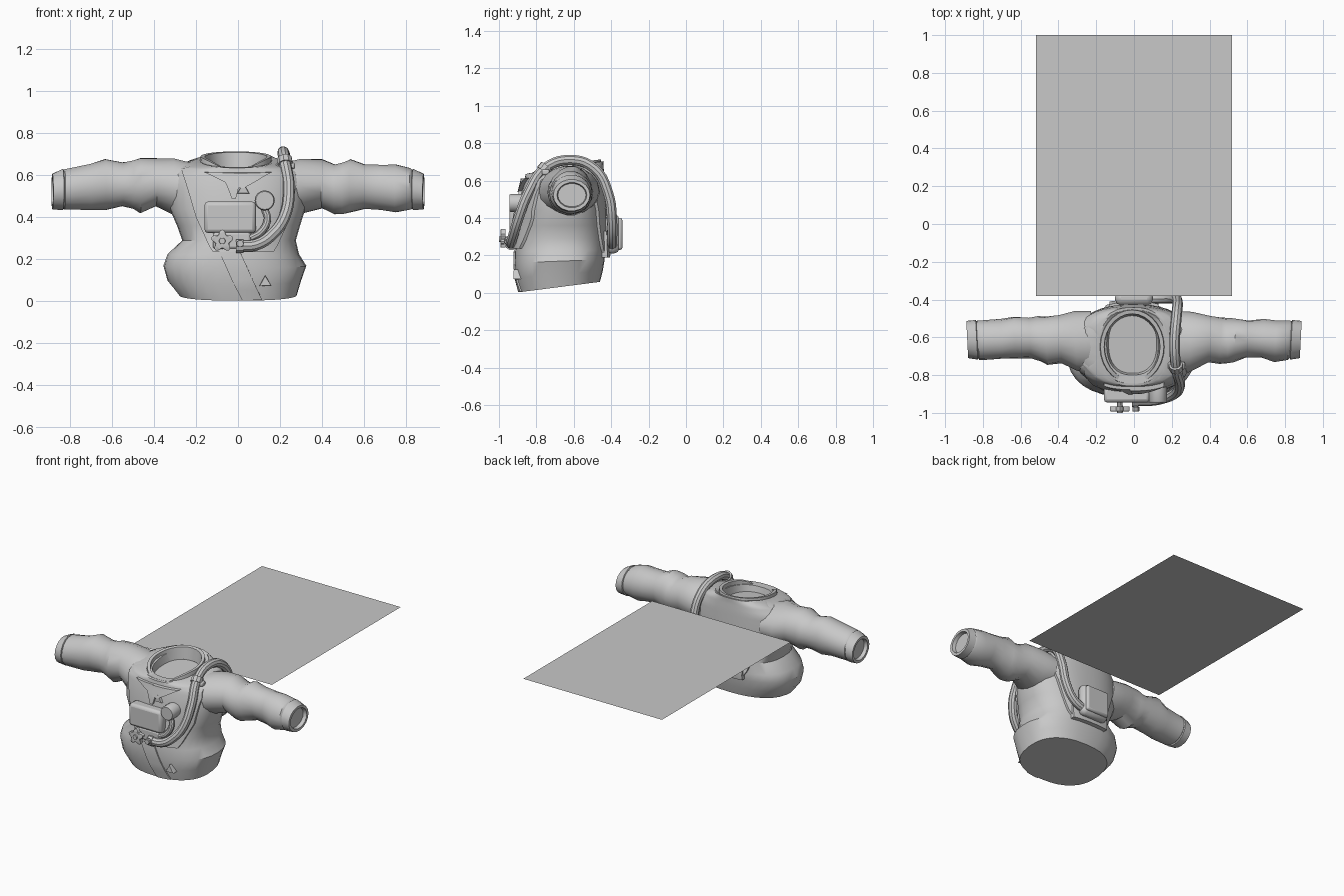
import bpy, bmesh, math
from mathutils import Vector

if "Cube" in bpy.data.objects:
    bpy.data.objects.remove(bpy.data.objects["Cube"])

grey = bpy.data.materials.new("cloth grey")
grey.diffuse_color = (0.58, 0.58, 0.58, 1)
grey.use_nodes = True
grey.node_tree.nodes["Principled BSDF"].inputs["Base Color"].default_value = grey.diffuse_color


def finish(name, bm, fix=True):
    if fix:
        bmesh.ops.recalc_face_normals(bm, faces=bm.faces)
    me = bpy.data.meshes.new(name)
    bm.to_mesh(me)
    bm.free()
    ob = bpy.data.objects.new(name, me)
    bpy.context.collection.objects.link(ob)
    me.materials.append(grey)
    return ob


def loft(name, rings, cap_start=True, cap_end=True, closed=True):
    bm = bmesh.new()
    vs = [[bm.verts.new(p) for p in r] for r in rings]
    n = len(vs[0])
    for a, b in zip(vs, vs[1:]):
        for i in range(n if closed else n - 1):
            j = (i + 1) % n
            bm.faces.new((a[i], a[j], b[j], b[i]))
    if cap_start:
        bm.faces.new(vs[0])
    if cap_end:
        bm.faces.new(vs[-1])
    return finish(name, bm)


def bevel(ob, w, seg=2):
    m = ob.modifiers.new("bevel", 'BEVEL')
    m.width, m.segments = w, seg
    return ob


def box(name, x0, x1, y0, y1, z0, z1, w=0.012):
    r = [[(x0, y, z0), (x1, y, z0), (x1, y, z1), (x0, y, z1)] for y in (y0, y1)]
    return bevel(loft(name, r), w)


def disc(name, x, z, y0, y1, r, n=16, lobes=0.0, turn=0.0):
    """Cylinder along y; lobes makes a hand-wheel outline."""
    def rim(y, k=1):
        return [(x + k * r * (1 + lobes * math.cos(5 * a)) * math.cos(a + turn), y,
                 z + k * r * (1 + lobes * math.cos(5 * a)) * math.sin(a + turn))
                for a in (2 * math.pi * i / n for i in range(n))]
    return loft(name, [rim(y0, .9), rim(y0 + .1 * (y1 - y0)), rim(y1)])


def tube(name, pts, r):
    cu = bpy.data.curves.new(name, 'CURVE')
    cu.dimensions = '3D'
    cu.bevel_depth, cu.bevel_resolution, cu.use_fill_caps = r, 3, True
    cu.resolution_u = 5
    sp = cu.splines.new('BEZIER')
    sp.bezier_points.add(len(pts) - 1)
    for b, p in zip(sp.bezier_points, pts):
        b.co = p
        b.handle_left_type = b.handle_right_type = 'AUTO'
    tmp = bpy.data.objects.new(name, cu)
    bpy.context.collection.objects.link(tmp)
    bpy.context.view_layer.update()
    me = bpy.data.meshes.new_from_object(tmp.evaluated_get(bpy.context.evaluated_depsgraph_get()))
    bpy.data.objects.remove(tmp)
    ob = bpy.data.objects.new(name, me)
    bpy.context.collection.objects.link(ob)
    me.materials.clear()
    me.materials.append(grey)
    return ob


# Torso levels: z, left x, right x, front y, back y, tilt
T = [(.033, -.28, .28, -.89, -.46, .128), (.10, -.335, .30, -.91, -.445, .08),
     (.17, -.355, .325, -.917, -.435, .04), (.225, -.335, .29, -.915, -.43, .02),
     (.29, -.265, .275, -.905, -.435, 0), (.36, -.29, .295, -.89, -.44, 0),
     (.44, -.325, .32, -.88, -.44, 0), (.54, -.33, .325, -.865, -.445, 0),
     (.61, -.32, .31, -.85, -.45, .05), (.65, -.27, .26, -.845, -.455, .12),
     (.67, -.185, .175, -.845, -.455, .17)]
N = 2.4


def level(z):
    for a, b in zip(T, T[1:]):
        if z <= b[0]:
            t = max(0, (z - a[0]) / (b[0] - a[0]))
            return [p + (q - p) * t for p, q in zip(a, b)]
    return list(T[-1])


def oval(lv, n=32):
    z, xl, xr, yf, yb, tilt = lv
    cx, cy, hx, hy = (xl + xr) / 2, (yf + yb) / 2, (xr - xl) / 2, (yb - yf) / 2
    out = []
    for i in range(n):
        c, s = math.cos(2 * math.pi * i / n), math.sin(2 * math.pi * i / n)
        y = cy + hy * math.copysign(abs(s) ** (2 / N), s)
        out.append((cx + hx * math.copysign(abs(c) ** (2 / N), c), y, z + tilt * (y + .66)))
    return out


def on_torso(x, z, side, off=0.0):
    """Point on the torso; side -1 is the front, +1 the back."""
    z, xl, xr, yf, yb, tilt = level(z)
    u = min(.97, abs((x - (xl + xr) / 2) / ((xr - xl) / 2)))
    x = (xl + xr) / 2 + math.copysign(u * (xr - xl) / 2, x - (xl + xr) / 2)
    y = (yf + yb) / 2 + side * ((yb - yf) / 2 * (1 - u ** N) ** (1 / N) + off)
    return (x, y, z + tilt * (y + .66))


def patch(name, rows, side, thick, cols=12, sub=4):
    """Cloth panel lying on the torso; rows are z, left x, right x."""
    fine = []
    for a, b in zip(rows, rows[1:]):
        fine += [[p + (q - p) * k / sub for p, q in zip(a, b)] for k in range(sub)]
    fine.append(rows[-1])
    def sheet(off):
        return [[on_torso(xl + (xr - xl) * i / cols, z, side, off) for i in range(cols + 1)]
                for z, xl, xr in fine]
    top, low = sheet(thick), sheet(-.006)
    # each ring runs across the outside and back on the inside
    return loft(name, [t + l[::-1] for t, l in zip(top, low)])


# Jacket body with sunken neck floor
neck = [(.66, -.145, .13, -.80, -.475, .15), (.61, -.135, .12, -.79, -.48, .08)]
loft("jacket_body", [oval(l) for l in T + neck])

# Collar: thick leaning ring, lower at the front
def collar_ring(hx, hy, z):
    out = []
    for i in range(28):
        a = 2 * math.pi * i / 28
        y = -.65 + hy * math.sin(a)
        dip = .045 * max(0, -math.sin(a)) ** 4
        out.append((-.01 + hx * math.cos(a), y, z + .12 * (y + .65) - dip))
    return out
loft("collar", [collar_ring(*r) for r in ((.175, .20, .61), (.172, .20, .66), (.168, .195, .69),
     (.148, .175, .688), (.14, .165, .61))], False, False)

# Lapels crossing under the collar
patch("lapel_left", [(.49, -.03, -.01), (.57, -.06, .01), (.63, -.16, -.0)], -1, .03)
patch("lapel_right", [(.54, -.01, .03), (.58, -.015, .09), (.63, -.02, .16)], -1, .036)

# Harness bib, front and back
patch("front_bib", [(.24, -.12, .17), (.27, -.14, .19), (.40, -.20, .25), (.57, -.25, .28),
      (.64, -.27, .27), (.668, -.19, .19)], -1, .014)
patch("back_bib", [(.19, -.12, .12), (.24, -.15, .15), (.40, -.19, .20), (.57, -.25, .26),
      (.64, -.27, .27), (.668, -.19, .19)], 1, .014)
patch("back_plate", [(.18, -.13, .13), (.33, -.13, .13)], 1, .028)

# Overlapping front flap edge
patch("front_flap", [(.035, .02, .115), (.12, -.03, .07), (.24, -.09, .01)], -1, .007, 6)

# Sleeves: |x|, low z, high z, front y, back y
right = [(.22, .42, .66, -.79, -.46), (.30, .415, .68, -.785, -.465), (.40, .44, .675, -.73, -.485),
         (.46, .415, .655, -.74, -.495), (.50, .415, .66, -.74, -.50), (.535, .42, .675, -.73, -.50),
         (.60, .44, .655, -.705, -.51), (.68, .435, .65, -.71, -.505), (.75, .42, .65, -.73, -.51),
         (.82, .435, .635, -.72, -.51)]
left = [(.22, .42, .66, -.79, -.46), (.31, .41, .68, -.78, -.465), (.39, .45, .68, -.735, -.48),
        (.465, .42, .685, -.745, -.49), (.50, .44, .67, -.73, -.49), (.55, .45, .66, -.71, -.495),
        (.63, .435, .68, -.71, -.49), (.70, .435, .655, -.715, -.505), (.80, .435, .635, -.72, -.51),
        (.825, .435, .63, -.72, -.51)]
cuff = [(.83, .44, .625, -.71, -.515), (.833, .432, .632, -.718, -.508), (.883, .437, .607, -.71, -.513),
        (.883, .455, .59, -.69, -.53), (.86, .46, .585, -.685, -.535)]

def sleeve_ring(s, k, x, z0, z1, y0, y1, n=18):
    out = []
    for i in range(n):
        a = 2 * math.pi * i / n
        w = 1 + (.025 * math.sin(3 * a + 2 * k) if .3 < x < .8 else 0)
        y = (y0 + y1) / 2 + (y1 - y0) / 2 * w * math.cos(a)
        out.append((s * (x + .05 * (y + .61)), y, (z0 + z1) / 2 + (z1 - z0) / 2 * w * math.sin(a)))
    return out
for s, name, rows in ((1, "right_side_sleeve", right), (-1, "left_side_sleeve", left)):
    loft(name, [sleeve_ring(s, k, *r) for k, r in enumerate(rows + cuff)])

# Breathing hose over the shoulder, with clamps
tube("hose", [(.01, -.935, .262), (.09, -.935, .27), (.165, -.92, .32), (.22, -.895, .40),
     (.242, -.845, .53), (.222, -.755, .665), (.215, -.62, .71), (.225, -.49, .665),
     (.23, -.415, .53), (.21, -.395, .38), (.15, -.395, .29), (.06, -.395, .25)], .028)
tube("hose_clamp", [(.225, -.768, .65), (.221, -.745, .677)], .037)
tube("hose_lower_clamp", [(-.01, -.935, .262), (.025, -.935, .262)], .034)
box("hose_bracket", .18, .27, -.77, -.73, .63, .66, .008)

# Chest unit with gauge and valves
box("chest_box", -.16, .085, -.945, -.865, .325, .475, .018)
box("valve_manifold", -.12, .06, -.935, -.88, .25, .33, .012)
disc("gauge", .127, .48, -.945, -.86, .048)
tube("gauge_hose", [(.127, -.90, .44), (.14, -.91, .39), (.11, -.92, .33), (.06, -.92, .30)], .018)
tube("valve_stem", [(-.075, -.92, .287), (-.075, -.985, .287)], .014)
disc("valve_wheel", -.075, .287, -.992, -.965, .045, 30, .22, math.pi / 2)
disc("valve_hub", -.075, .287, -1.0, -.96, .016, 10)
tube("small_stem", [(.01, -.92, .275), (.01, -.98, .275)], .009)
disc("small_knob", .01, .275, -.992, -.97, .018, 10)

# Triangular fasteners
for x, z, turn in ((.025, .53, math.pi / 2), (.13, .09, -.5)):
    y = on_torso(x, z, -1)[1]
    disc("fastener", x, z, y - .03, y + .01, .034, 3, 0, turn)

# Round-cornered canister on the back
box("back_canister", -.10, .10, -.43, -.355, .21, .42, .03)
box("back_canister_lid", -.085, .085, -.37, -.34, .23, .40, .012)

# Flat sheet behind the jacket
bm = bmesh.new()
bm.faces.new([bm.verts.new(p) for p in ((-.52, -.38, .565), (.52, -.38, .565), (.52, 1, .565), (-.52, 1, .565))])
finish("flat_sheet", bm, False)

for ob in bpy.context.scene.objects:
    ob.select_set(True)
    bpy.context.view_layer.objects.active = ob
bpy.ops.object.shade_smooth_by_angle(angle=math.radians(35))
